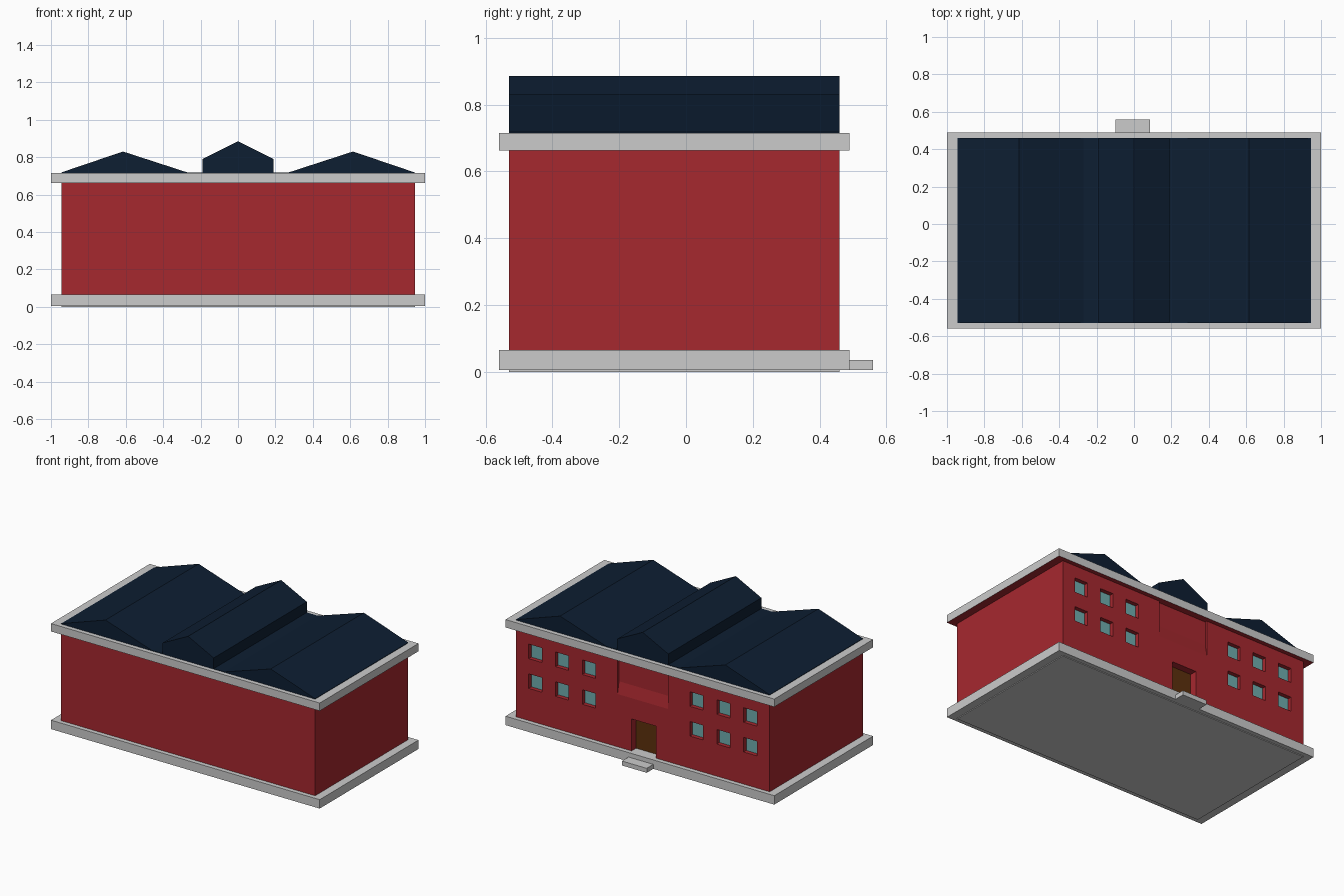
import bpy, bmesh

if "Cube" in bpy.data.objects:
    bpy.data.objects.remove(bpy.data.objects["Cube"])

Y0, Y1 = -0.53, 0.46      # wall front and back planes
WX = 0.945                # wall half width


def material(name, rgb):
    m = bpy.data.materials.new(name)
    m.diffuse_color = (*rgb, 1)
    m.use_nodes = True
    m.node_tree.nodes["Principled BSDF"].inputs["Base Color"].default_value = m.diffuse_color
    return m


RED = material("brick_red", (0.38, 0.021, 0.028))
NAVY = material("roof_navy", (0.004, 0.013, 0.032))
GLASS = material("window_glass", (0.16, 0.42, 0.43))
BROWN = material("door_brown", (0.11, 0.03, 0.004))


def add_box(bm, x0, x1, y0, y1, z0, z1):
    v = bmesh.ops.create_cube(bm, size=1)["verts"]
    for p in v:
        p.co = (x0 if p.co.x < 0 else x1,
                y0 if p.co.y < 0 else y1,
                z0 if p.co.z < 0 else z1)


def add_prism(bm, ring, offset):
    # closed solid: a planar outline pushed along offset
    face = bm.faces.new([bm.verts.new(p) for p in ring])
    ext = bmesh.ops.extrude_face_region(bm, geom=[face])["geom"]
    verts = [g for g in ext if isinstance(g, bmesh.types.BMVert)]
    bmesh.ops.translate(bm, verts=verts, vec=offset)


def finish(bm, name, mat=None):
    bmesh.ops.recalc_face_normals(bm, faces=bm.faces[:])
    me = bpy.data.meshes.new(name)
    bm.to_mesh(me)
    bm.free()
    ob = bpy.data.objects.new(name, me)
    bpy.context.collection.objects.link(ob)
    if mat:
        me.materials.append(mat)
    return ob


def box(name, dims, mat=None):
    bm = bmesh.new()
    add_box(bm, *dims)
    return finish(bm, name, mat)


# Base slab, thin footing below it, and the door step
box("footing", (-WX, WX, Y0, Y1, 0, 0.02))
box("base_slab", (-1, 1, -0.56, 0.49, 0.005, 0.065))
box("door_step", (-0.10, 0.085, 0.48, 0.56, 0.005, 0.035))

# Walls
walls = box("walls", (-WX, WX, Y0, Y1, 0.05, 0.67), RED)

# Openings in the back wall: windows, doorway, sloped-sill panel
windows = [(s * x, z) for s in (-1, 1) for x in (0.4, 0.6, 0.8) for z in (0.33, 0.53)]
W = 0.049
cut = bmesh.new()
for x, z in windows:
    add_box(cut, x - W, x + W, Y1 - 0.03, 0.6, z - W, z + W)
add_box(cut, -0.10, 0.083, Y1 - 0.05, 0.6, 0.055, 0.28)
panel = [(0.5, 0.70), (0.445, 0.70), (0.445, 0.50), (Y1, 0.42), (0.5, 0.42)]
add_prism(cut, [(-0.187, y, z) for y, z in panel], (0.374, 0, 0))
cutter = finish(cut, "opening_cutter", RED)
cutter.hide_render = True
cutter.hide_viewport = True
mod = walls.modifiers.new("openings", "BOOLEAN")
mod.operation = "DIFFERENCE"
mod.solver = "EXACT"
mod.object = cutter

# Window panes and door sit at the bottom of their recesses
bm = bmesh.new()
for x, z in windows:
    add_box(bm, x - W, x + W, Y1 - 0.04, Y1 - 0.028, z - W, z + W)
finish(bm, "window_panes", GLASS)
box("door", (-0.10, 0.083, Y1 - 0.06, Y1 - 0.048, 0.06, 0.28), BROWN)

# Cornice with a red underside
cornice = box("cornice", (-1, 1, -0.56, 0.49, 0.662, 0.715))
cornice.data.materials.append(None)
cornice.data.materials.append(RED)
for p in cornice.data.polygons:
    if p.normal.z < -0.5:
        p.material_index = 1

# Roof: one profile with two low gables and a raised central gable
half = [(0.19, 0.79), (0.19, 0.718), (0.27, 0.718), (0.615, 0.83), (WX, 0.718), (WX, 0.70)]
profile = [(0, 0.885)] + half + [(-x, z) for x, z in reversed(half)]
bm = bmesh.new()
add_prism(bm, [(x, Y0, z) for x, z in profile], (0, Y1 - Y0, 0))
finish(bm, "roof", NAVY)
